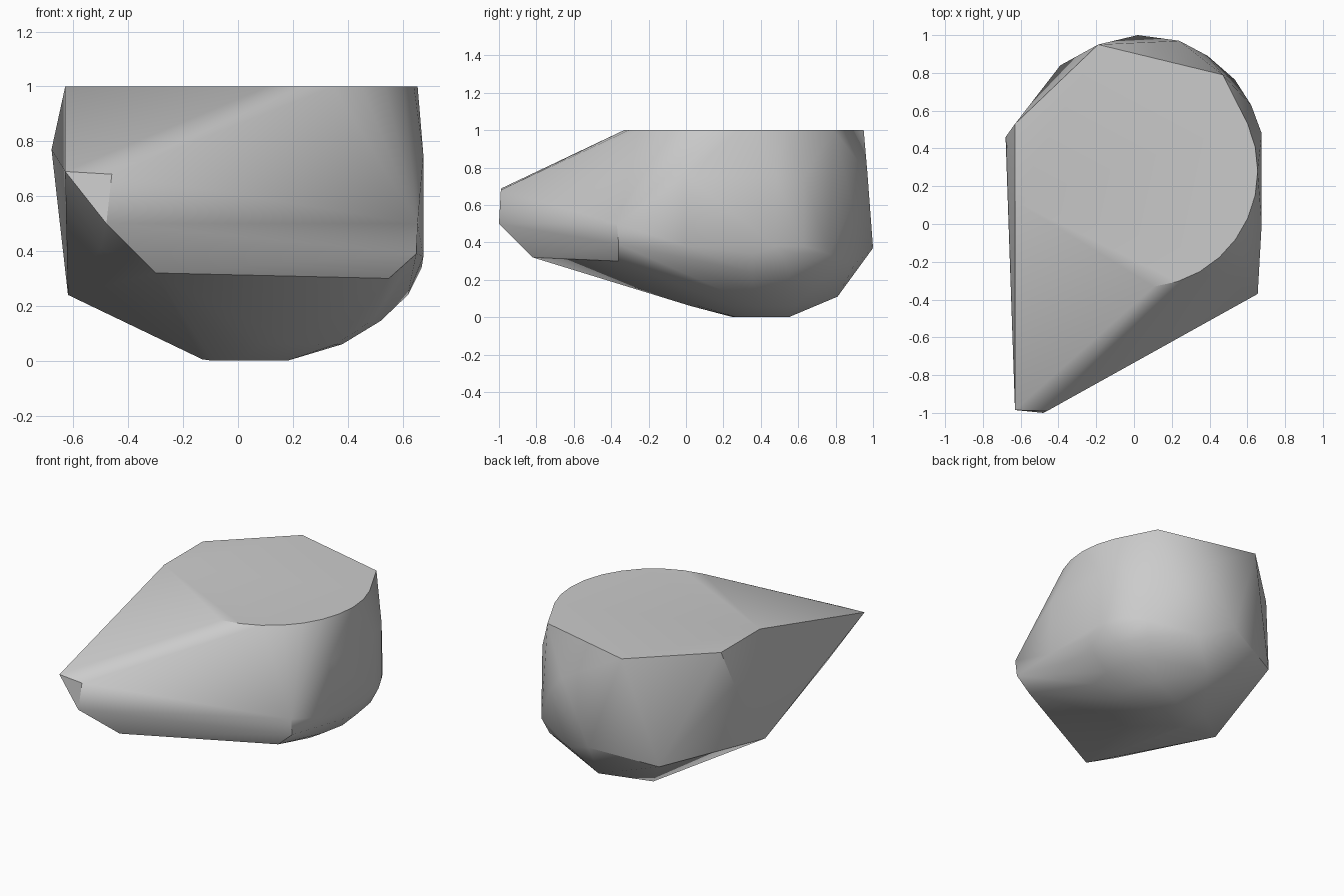
import bpy, bmesh
from math import radians, cos, sin

default_cube = bpy.data.objects.get("Cube")
if default_cube:
    bpy.data.objects.remove(default_cube, do_unlink=True)


def make_material(name, colour):
    material = bpy.data.materials.new(name)
    material.use_nodes = True
    material.diffuse_color = colour
    material.node_tree.nodes["Principled BSDF"].inputs["Base Color"].default_value = colour
    return material


def arc(centre_x, centre_y, radius, height, start, end, count):
    """Points along a horizontal arc, with angles in degrees."""
    points = []
    for step in range(count):
        angle = radians(start + (end - start) * step / (count - 1))
        points.append((centre_x + radius * cos(angle),
                       centre_y + radius * sin(angle), height))
    return points


def convex_solid(name, points, material):
    """Wrap a convex shell around the points and return it as an object."""
    bm = bmesh.new()
    for point in points:
        bm.verts.new(point)
    bmesh.ops.remove_doubles(bm, verts=bm.verts[:], dist=0.004)
    hull = bmesh.ops.convex_hull(bm, input=bm.verts[:])
    unused = set(hull["geom_interior"]) | set(hull["geom_unused"])
    loose = [item for item in unused
             if isinstance(item, bmesh.types.BMVert) and item.is_valid]
    bmesh.ops.delete(bm, geom=loose, context="VERTS")
    bmesh.ops.dissolve_limit(bm, angle_limit=radians(1),
                             verts=bm.verts[:], edges=bm.edges[:])
    bmesh.ops.recalc_face_normals(bm, faces=bm.faces[:])
    mesh = bpy.data.meshes.new(name)
    bm.to_mesh(mesh)
    bm.free()
    mesh.materials.append(material)
    obj = bpy.data.objects.new(name, mesh)
    bpy.context.collection.objects.link(obj)
    return obj


# Flat top: straight left and back corners, rounded right rim
top = [(-.63, .12, 1), (-.63, .53, 1), (-.19, .95, 1), (.47, .79, 1)]
top += arc(.04, .28, .615, 1, -84, 24, 10)

# Pointed front nose and its chamfered lower lip
nose = [(-.63, -.985, .69), (-.46, -.99, .68), (-.48, -1, .5),
        (-.5, -.78, .41), (-.3, -.82, .32)]
right_lip = [(.655, -.37, .5), (.65, -.36, .39), (.55, -.36, .3)]

# Left wall and faceted back
left_wall = [(-.62, .05, .24), (-.68, .46, .77)]
back = [(-.39, .84, .29), (.02, 1, .37), (.24, .97, .77), (.24, .9, .28),
        (.39, .89, .6), (.08, .81, .11), (-.13, .53, .005)]

# Upright right wall
right_wall = [(x, y, z) for z in (.38, .75)
              for x, y in ((.676, 0), (.676, .48), (.62, .63))]

# Rounded underside: rings that narrow towards the base
underside = []
for radius, height in ((.64, .34), (.59, .24), (.49, .145), (.35, .06)):
    underside += arc(.03, .37, radius, height, -80, 38, 7)
underside += arc(.03, .41, .16, 0, -140, 60, 6) + [(-.13, .33, .005)]

grey = make_material("plain_grey", (.6, .6, .6, 1))
block = convex_solid("faceted_block",
                     top + nose + right_lip + left_wall + back + right_wall + underside,
                     grey)

# Soft shading with the strong edges kept crisp
bpy.ops.object.select_all(action="DESELECT")
block.select_set(True)
bpy.context.view_layer.objects.active = block
bpy.ops.object.shade_smooth_by_angle(angle=radians(30))
